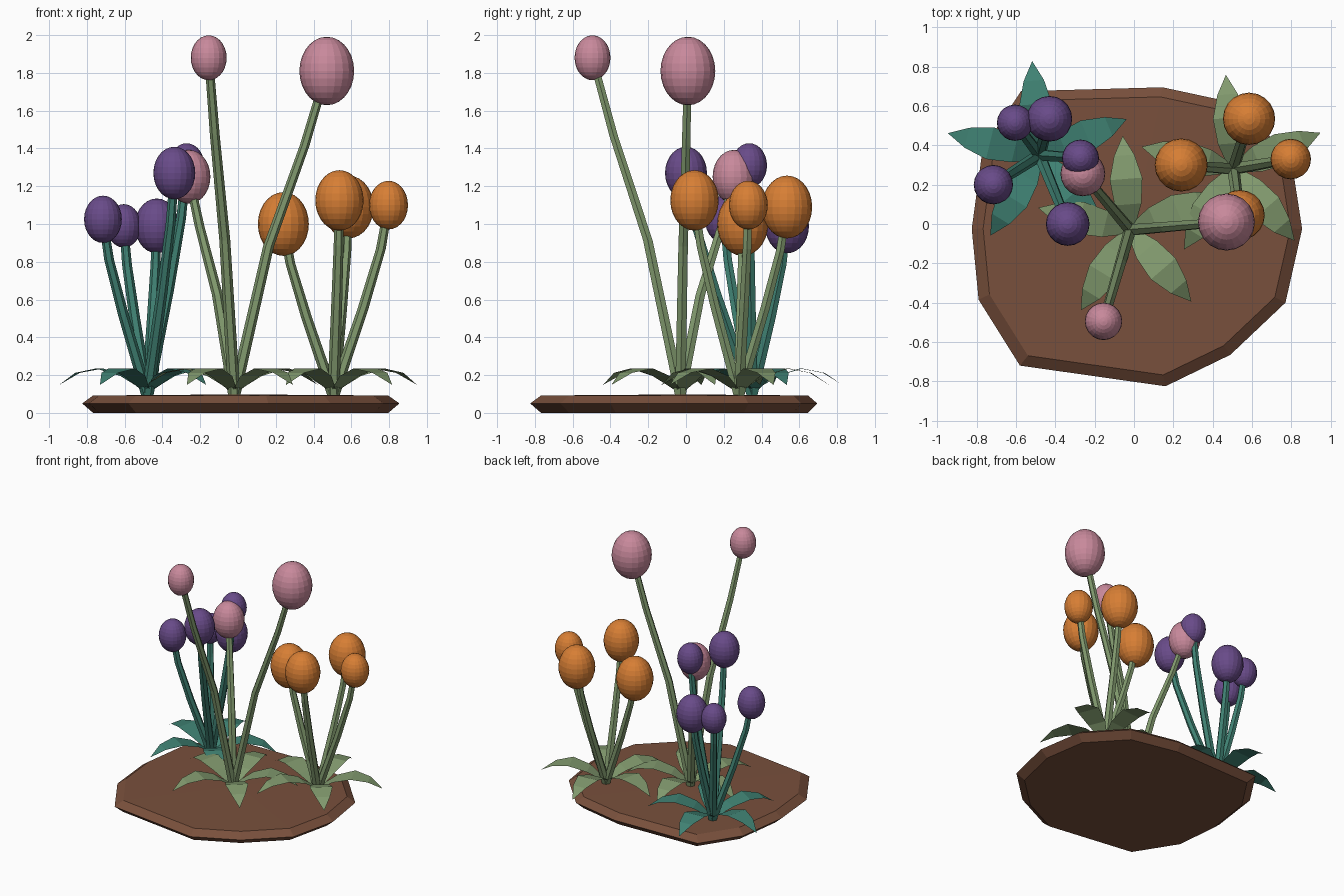
import bpy, bmesh, math
from mathutils import Vector

cube = bpy.data.objects.get("Cube")
if cube:
    bpy.data.objects.remove(cube, do_unlink=True)


def material(name, r, g, b):
    m = bpy.data.materials.new(name)
    m.use_nodes = True
    m.diffuse_color = (r, g, b, 1)
    m.node_tree.nodes["Principled BSDF"].inputs["Base Color"].default_value = (r, g, b, 1)
    return m


soil = material("soil_brown", .19, .08, .045)
green = material("sage_green", .22, .32, .155)
teal = material("teal_green", .05, .22, .17)
pink = material("soft_pink", .58, .25, .33)
purple = material("muted_purple", .14, .07, .25)
orange = material("warm_orange", .68, .21, .035)


def finish(bm, name, mat):
    bmesh.ops.recalc_face_normals(bm, faces=bm.faces)
    mesh = bpy.data.meshes.new(name)
    bm.to_mesh(mesh)
    bm.free()
    mesh.materials.append(mat)
    obj = bpy.data.objects.new(name, mesh)
    bpy.context.collection.objects.link(obj)
    return obj


def bridge(bm, a, b):
    for i in range(len(a)):
        j = (i + 1) % len(a)
        bm.faces.new((a[i], a[j], b[j], b[i]))


# Earth slab: irregular outline, bevelled to a wide middle rim
def make_ground():
    outline = [(.855, -.025), (.80, .33), (.54, .61), (.145, .695), (-.575, .675), (-.77, .38),
               (-.825, -.025), (-.79, -.385), (-.58, -.72), (.16, -.825), (.49, -.665), (.77, -.40)]
    bm = bmesh.new()
    rings = [[bm.verts.new((x * s, y * s, z)) for x, y in outline]
             for s, z in ((.93, 0), (1, .05), (.93, .092))]
    bridge(bm, rings[0], rings[1])
    bridge(bm, rings[1], rings[2])
    bm.faces.new(rings[0])
    centre = bm.verts.new((0, 0, .098))
    for i in range(len(outline)):
        bm.faces.new((rings[2][i - 1], rings[2][i], centre))
    finish(bm, "ground", soil)


# Stem: tapered six-sided tube through four points
def make_stem(name, base, head, bend, mat):
    bm = bmesh.new()
    rings = []
    for f, h, r in zip((0, *bend, 1), (0, .46, .77, 1), (.032, .029, .026, .023)):
        x = base.x + (head.x - base.x) * f
        y = base.y + (head.y - base.y) * f
        z = base.z + (head.z - base.z) * h
        rings.append([bm.verts.new((x + r * math.cos(a), y + r * math.sin(a), z))
                      for a in (math.tau * k / 6 for k in range(6))])
    for a, b in zip(rings, rings[1:]):
        bridge(bm, a, b)
    bm.faces.new(rings[0])
    bm.faces.new(rings[-1])
    finish(bm, name, mat)


# Flower head: upright ovoid
def make_head(name, centre, radius, mat):
    bm = bmesh.new()
    bmesh.ops.create_uvsphere(bm, u_segments=20, v_segments=14, radius=radius)
    bmesh.ops.scale(bm, vec=(1, 1, 1.25), verts=bm.verts)
    bmesh.ops.translate(bm, vec=centre, verts=bm.verts)
    finish(bm, name, mat)


# Leaf: arched strip ending in a point
def make_leaf(name, base, angle, mat):
    along = Vector((math.cos(angle), math.sin(angle), 0))
    side = Vector((-along.y, along.x, 0))
    bm = bmesh.new()
    rows = []
    for d, w, z in ((0, .02, .11), (.13, .068, .195), (.26, .083, .235), (.38, .052, .212)):
        mid = base + along * d
        mid.z = z
        rows.append((bm.verts.new(mid - side * w), bm.verts.new(mid + side * w)))
    for a, b in zip(rows, rows[1:]):
        bm.faces.new((a[0], b[0], b[1], a[1]))
    tip = base + along * .48
    tip.z = .148
    bm.faces.new((rows[-1][0], bm.verts.new(tip), rows[-1][1]))
    finish(bm, name, mat)


def make_plant(name, x, y, leaf_mat, head_mat, bend, heads):
    base = Vector((x, y, .09))
    for i in range(5):
        make_leaf(f"{name}_leaf_{i + 1}", base, math.radians(22.5 + 72 * i), leaf_mat)
    for i, (hx, hy, hz, r) in enumerate(heads, 1):
        head = Vector((hx, hy, hz))
        make_stem(f"{name}_stem_{i}", base, head, bend, leaf_mat)
        make_head(f"{name}_head_{i}", head, r, head_mat)


make_ground()
make_plant("pink_flower", -.02, -.03, green, pink, (.37, .76), [
    (.47, .01, 1.81, .145), (-.155, -.495, 1.88, .095), (-.26, .255, 1.25, .114)])
make_plant("purple_flower", -.48, .35, teal, purple, (.54, .86), [
    (-.605, .515, .99, .092), (-.43, .535, .99, .116), (-.272, .335, 1.31, .094),
    (-.715, .2, 1.025, .1), (-.337, 0, 1.27, .111)])
make_plant("orange_flower", .505, .28, green, orange, (.54, .86), [
    (.585, .535, 1.09, .133), (.797, .33, 1.1, .103), (.24, .3, 1.0, .135),
    (.537, .045, 1.125, .128)])
